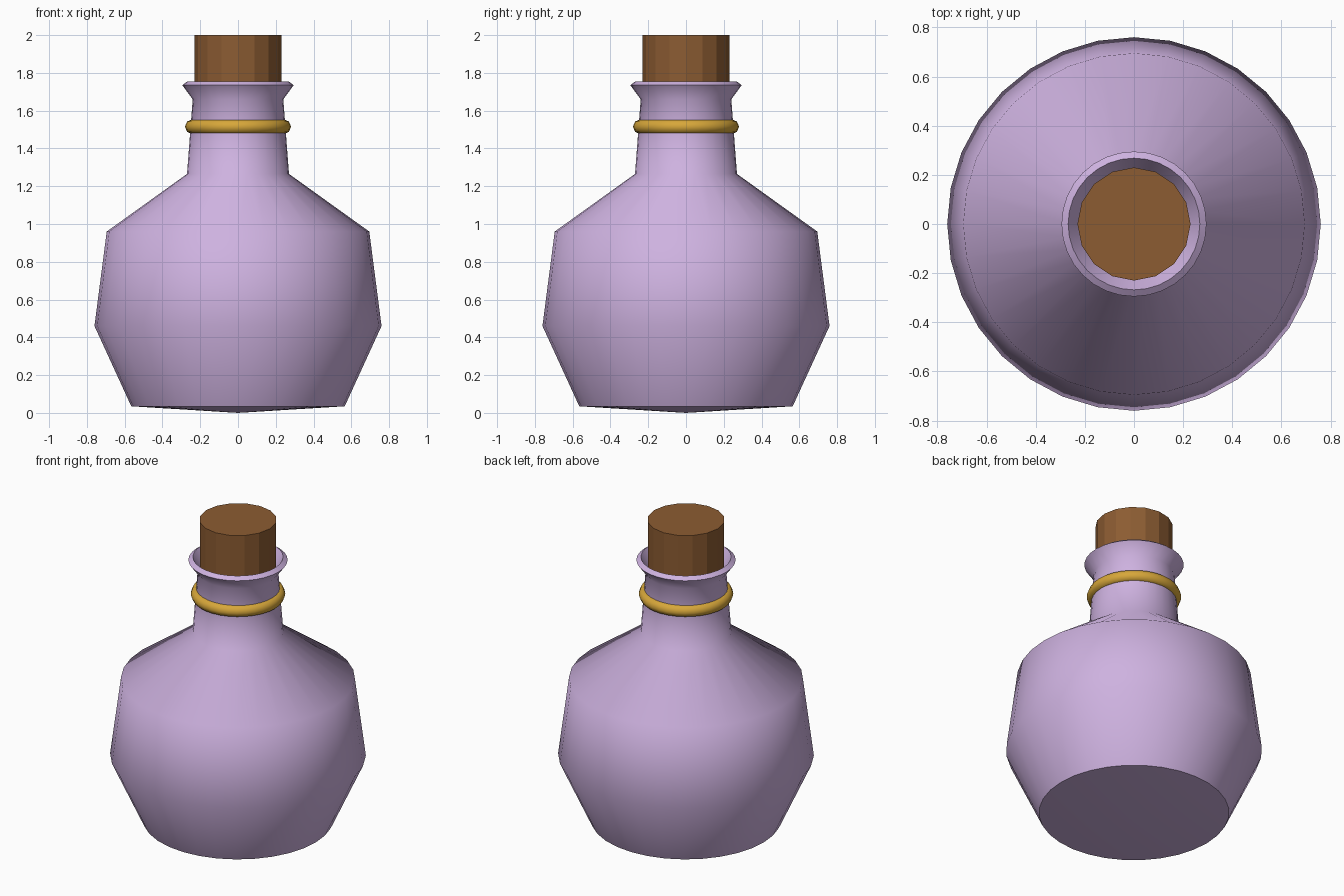
import bpy, bmesh, math

if "Cube" in bpy.data.objects:
    bpy.data.objects.remove(bpy.data.objects["Cube"])


def material(name, color):
    mat = bpy.data.materials.new(name)
    mat.diffuse_color = (*color, 1.0)
    mat.use_nodes = True
    mat.node_tree.nodes["Principled BSDF"].inputs["Base Color"].default_value = mat.diffuse_color
    return mat


def finish(obj, name, mat, angle=None):
    obj.name = name
    obj.data.materials.append(mat)
    if angle is not None:
        bpy.ops.object.select_all(action='DESELECT')
        obj.select_set(True)
        bpy.context.view_layer.objects.active = obj
        bpy.ops.object.shade_smooth_by_angle(angle=math.radians(angle))
    return obj


def lathe(name, profile, steps, mat, angle):
    """Spin an (r, z) profile around the z axis."""
    bm = bmesh.new()
    verts = [bm.verts.new((r, 0, z)) for r, z in profile]
    edges = [bm.edges.new(pair) for pair in zip(verts, verts[1:])]
    bmesh.ops.spin(bm, geom=verts + edges, cent=(0, 0, 0), axis=(0, 0, 1),
                   angle=math.tau, steps=steps, use_duplicate=False)
    bmesh.ops.remove_doubles(bm, verts=bm.verts, dist=0.0005)
    bmesh.ops.recalc_face_normals(bm, faces=bm.faces)
    # the bottom must face down
    low = min(bm.faces, key=lambda f: f.calc_center_median().z)
    if low.normal.z > 0:
        bmesh.ops.reverse_faces(bm, faces=bm.faces)
    mesh = bpy.data.meshes.new(name)
    bm.to_mesh(mesh)
    bm.free()
    obj = bpy.data.objects.new(name, mesh)
    bpy.context.collection.objects.link(obj)
    return finish(obj, name, mat, angle)


glass = material("lilac glass", (0.617, 0.445, 0.745))
gold = material("gold", (0.68, 0.385, 0.042))
cork = material("cork brown", (0.262, 0.107, 0.032))

# Bottle: slightly pointed base, body, shoulder, neck and flared lip
lathe("bottle", [(0, 0.0), (0.565, 0.035), (0.76, 0.46), (0.695, 0.96),
                 (0.27, 1.265), (0.24, 1.66), (0.295, 1.735),
                 (0.268, 1.755), (0.21, 1.66)], 32, glass, 55)

# Neck ring
bpy.ops.mesh.primitive_torus_add(location=(0, 0, 1.515), major_radius=0.242,
                                 minor_radius=0.039, major_segments=32,
                                 minor_segments=8)
finish(bpy.context.object, "neck_ring", gold, 60)

# Faceted stopper, reaching down into the neck
bpy.ops.mesh.primitive_cylinder_add(vertices=16, radius=0.23, depth=0.4,
                                    location=(0, 0, 1.8))
finish(bpy.context.object, "stopper", cork)
